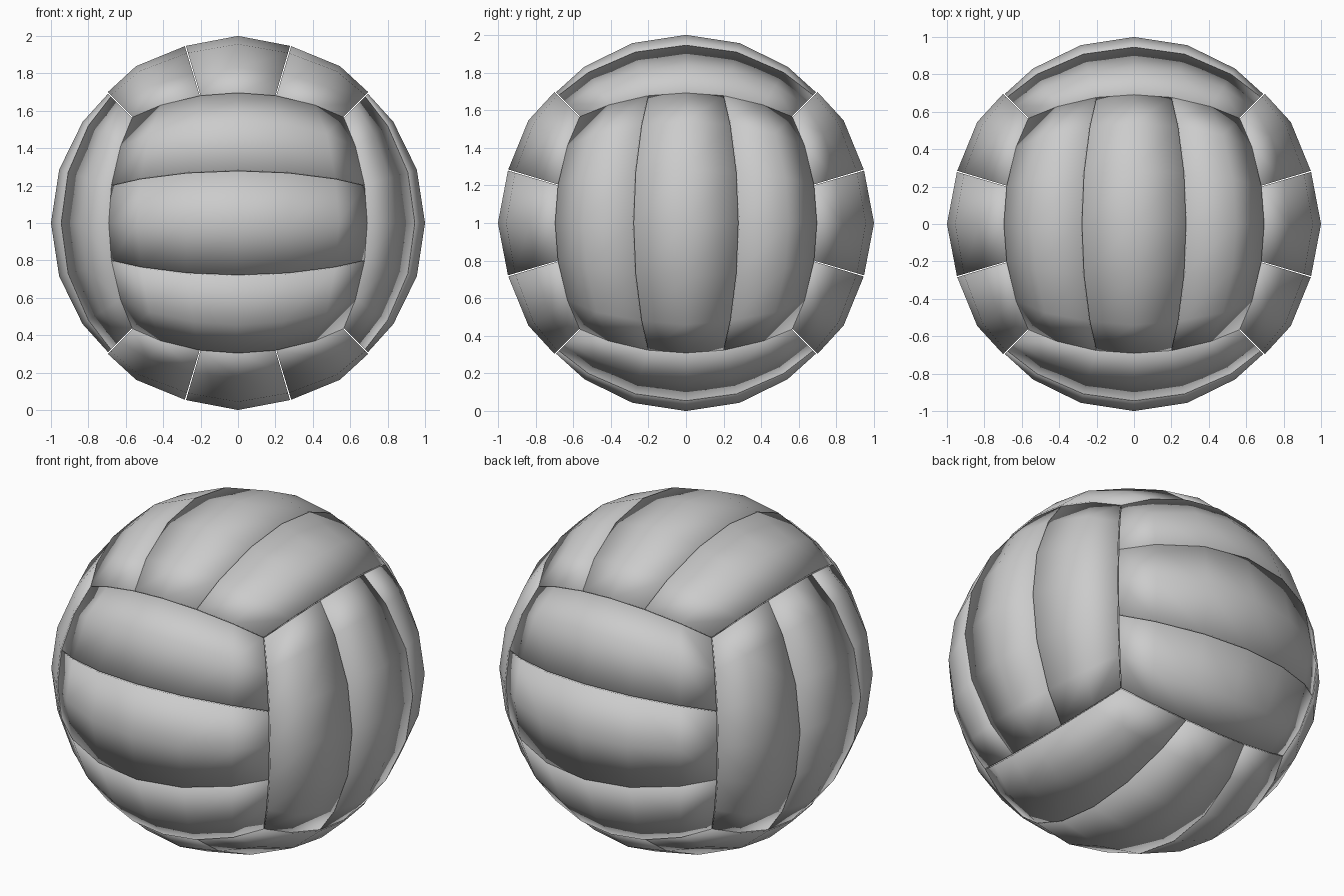
import bpy
import bmesh
from mathutils import Vector

cube = bpy.data.objects.get("Cube")
if cube:
    bpy.data.objects.remove(cube, do_unlink=True)

CENTRE = Vector((0, 0, 1))
STEPS = (0, 0.298, 0.65, 0.995)   # half of the grid along a panel
STRIPS = {"lower": (-0.995, -0.65, -0.301),
          "middle": (-0.294, 0, 0.294),
          "upper": (0.301, 0.65, 0.995)}
INNER = 0.92                      # inner skin relative to the outer skin

# Leather colour
leather = bpy.data.materials.new("light_grey_leather")
leather.use_nodes = True
grey = (0.6, 0.6, 0.6, 1)
leather.diffuse_color = grey
leather.node_tree.nodes["Principled BSDF"].inputs["Base Color"].default_value = grey


def panel(name, axis, side, strip):
    """One curved, thick panel: a cube-face strip pushed onto the sphere."""
    bm = bmesh.new()
    bmesh.ops.create_grid(bm, x_segments=6, y_segments=2, size=1)
    skin = bmesh.ops.extrude_face_region(bm, geom=bm.faces[:], use_keep_orig=True)
    outer = {v for v in skin["geom"] if isinstance(v, bmesh.types.BMVert)}
    for v in bm.verts:
        i = round(v.co.x * 3)
        j = round(v.co.y)
        p = Vector()
        p[axis] = side
        p[(axis - 1) % 3] = STEPS[abs(i)] * (1 if i > 0 else -1)
        p[(axis + 1) % 3] = strip[j + 1]
        # Rims sit slightly lower than the crown of the panel
        radius = 1 - 0.013 * abs(j) - (0.02 - 0.013 * abs(j)) * (abs(i) / 3) ** 2
        if v not in outer:
            radius *= INNER
        v.co = CENTRE + p.normalized() * radius
    bmesh.ops.recalc_face_normals(bm, faces=bm.faces[:])
    for f in bm.faces:
        f.smooth = True
    mesh = bpy.data.meshes.new(name)
    bm.to_mesh(mesh)
    bm.free()
    mesh.materials.append(leather)
    bpy.context.collection.objects.link(bpy.data.objects.new(name, mesh))


# Six groups of three panels, each group turned against its neighbours
GROUPS = {"left": (0, 1), "right": (0, -1), "back": (1, 1),
          "front": (1, -1), "top": (2, 1), "bottom": (2, -1)}
for group, (axis, side) in GROUPS.items():
    for strip_name, strip in STRIPS.items():
        panel(f"{group}_{strip_name}_panel", axis, side, strip)
